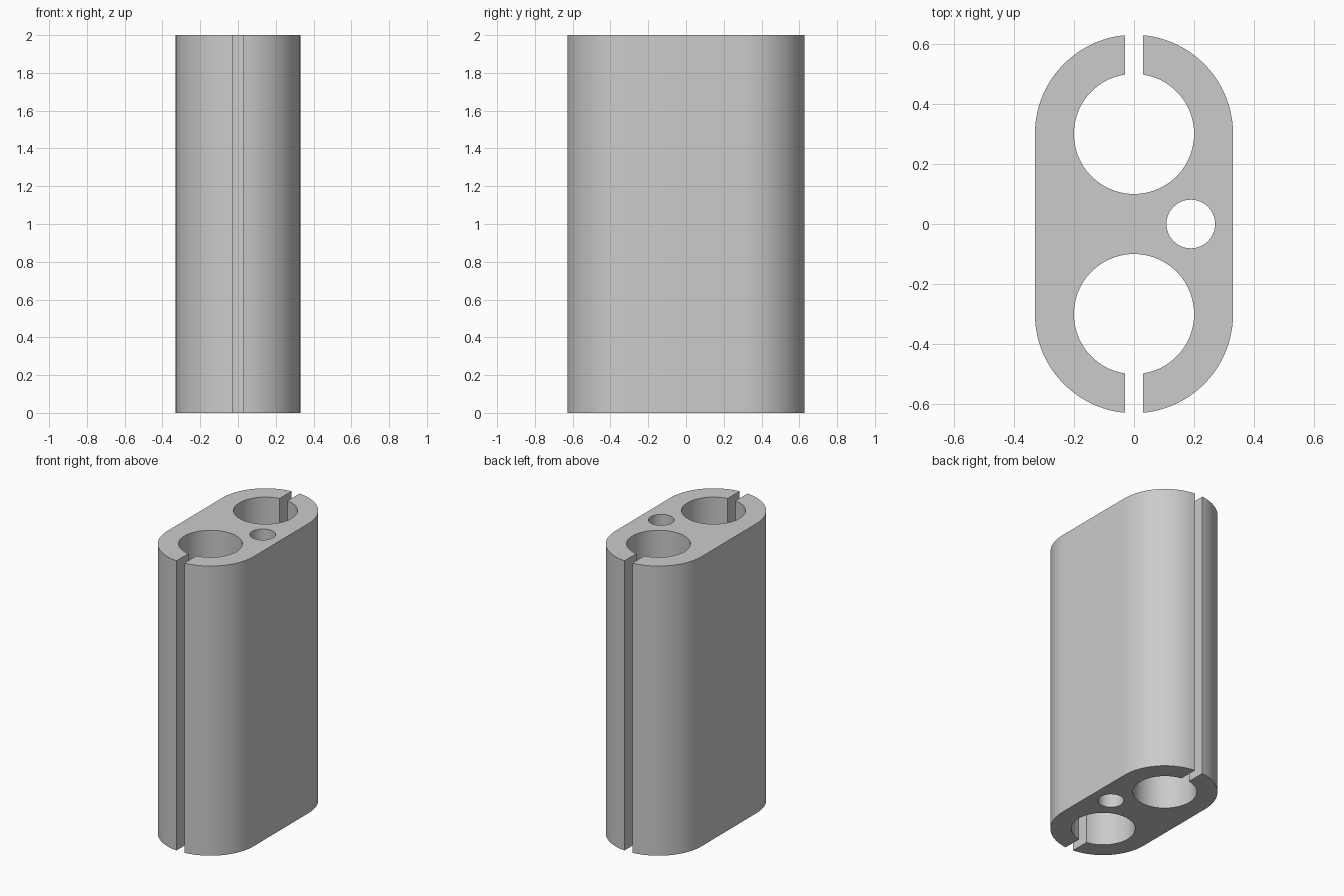
import bpy, bmesh
from math import sin, cos, asin, pi, radians

cube = bpy.data.objects.get("Cube")
if cube:
    bpy.data.objects.remove(cube, do_unlink=True)

HEIGHT = 2.0
OUTER_R, BORE_R, PIN_R = 0.33, 0.2, 0.081
BORE_Y, PIN_X = 0.3, 0.189
SLOT = 0.03  # half the slot width


def arc(cx, cy, r, start, end, steps):
    """Points along an arc, both ends included."""
    angles = [start + (end - start) * i / steps for i in range(steps + 1)]
    return [(cx + r * cos(a), cy + r * sin(a)) for a in angles]


def add_loop(bm, points):
    verts = [bm.verts.new((x, y, 0)) for x, y in points]
    for i, v in enumerate(verts):
        bm.edges.new((verts[i - 1], v))


# Half the section: outer wall from front slot to back slot, then around the bore
a, b = asin(SLOT / OUTER_R), asin(SLOT / BORE_R)
half = (arc(0, -BORE_Y, OUTER_R, -pi / 2 + a, 0, 24)
        + arc(0, BORE_Y, OUTER_R, 0, pi / 2 - a, 24)
        + arc(0, BORE_Y, BORE_R, pi / 2 - b, -3 * pi / 2 + b, 72))
outline = half + [(-x, -y) for x, y in half]
pin_hole = arc(PIN_X, 0, PIN_R, 0, 2 * pi, 48)[:-1]

# Fill the section and extrude it to full height
bm = bmesh.new()
add_loop(bm, outline)
add_loop(bm, pin_hole)
bmesh.ops.triangle_fill(bm, edges=bm.edges[:], use_beauty=True)
result = bmesh.ops.extrude_face_region(bm, geom=bm.faces[:], use_keep_orig=True)
top = [g for g in result["geom"] if isinstance(g, bmesh.types.BMVert)]
bmesh.ops.translate(bm, verts=top, vec=(0, 0, HEIGHT))
bmesh.ops.recalc_face_normals(bm, faces=bm.faces[:])

mesh = bpy.data.meshes.new("slotted_double_sleeve")
bm.to_mesh(mesh)
bm.free()
sleeve = bpy.data.objects.new("slotted_double_sleeve", mesh)
bpy.context.collection.objects.link(sleeve)

# Plain grey material
grey = bpy.data.materials.new("light_grey")
grey.use_nodes = True
colour = (0.6, 0.6, 0.6, 1)
grey.diffuse_color = colour
grey.node_tree.nodes["Principled BSDF"].inputs["Base Color"].default_value = colour
mesh.materials.append(grey)

# Smooth walls with crisp slot and rim edges
bpy.ops.object.select_all(action="DESELECT")
sleeve.select_set(True)
bpy.context.view_layer.objects.active = sleeve
bpy.ops.object.shade_smooth_by_angle(angle=radians(30))
